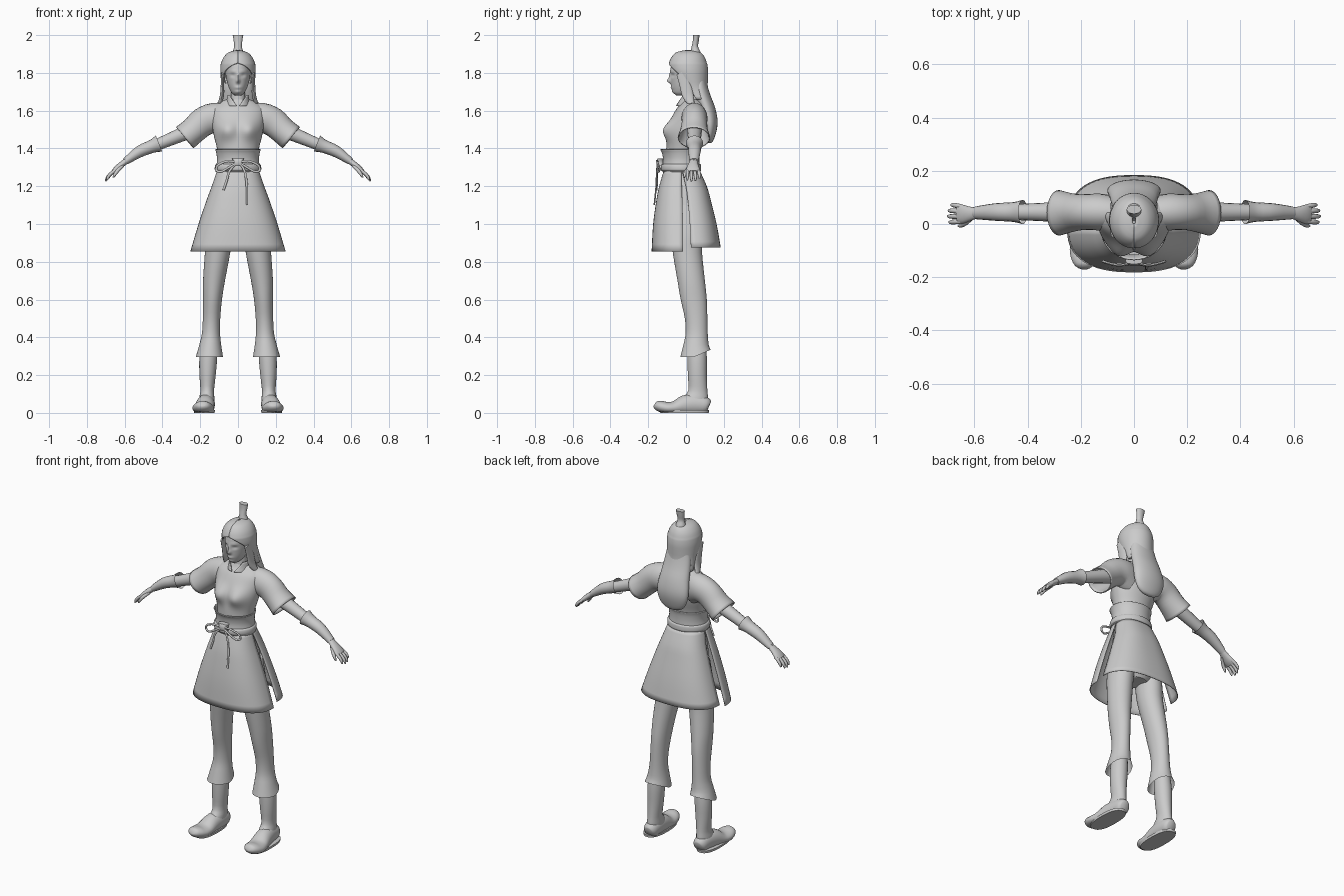
import bpy, bmesh, math
from math import sin, cos, pi, exp
from mathutils import Vector

grey = bpy.data.materials.new("plain_grey")
grey.diffuse_color = (0.6, 0.6, 0.6, 1)


def smooth_rows(rows, k):
    """Catmull-Rom interpolation between rows of numbers."""
    out = []
    for i in range(len(rows) - 1):
        p0, p1, p2, p3 = (rows[max(i - 1, 0)], rows[i], rows[i + 1], rows[min(i + 2, len(rows) - 1)])
        for s in range(k):
            t = s / k
            out.append([0.5 * (2 * b + (c - a) * t + (2 * a - 5 * b + 4 * c - d) * t * t
                               + (3 * b - a - 3 * c + d) * t ** 3) for a, b, c, d in zip(p0, p1, p2, p3)])
    return out + [list(rows[-1])]


def skin(name, rings, closed=True, caps=(True, True), mirror=False, thick=0, angle=50):
    """Join rings of points into one surface."""
    bm = bmesh.new()
    vr = [[bm.verts.new(p) for p in r] for r in rings]
    n = len(vr[0])
    for a, b in zip(vr, vr[1:]):
        for j in range(n if closed else n - 1):
            k = (j + 1) % n
            bm.faces.new((a[j], a[k], b[k], b[j]))
    if closed:
        for use, ring in zip(caps, (vr[0], vr[-1])):
            if use:
                bm.faces.new(ring)
    bmesh.ops.recalc_face_normals(bm, faces=bm.faces)
    me = bpy.data.meshes.new(name)
    bm.to_mesh(me)
    bm.free()
    me.materials.append(grey)
    ob = bpy.data.objects.new(name, me)
    bpy.context.collection.objects.link(ob)
    if thick:
        m = ob.modifiers.new("thickness", 'SOLIDIFY')
        m.thickness, m.offset = thick, 0
    if mirror:
        ob.modifiers.new("mirror", 'MIRROR')
    bpy.context.view_layer.objects.active = ob
    ob.select_set(True)
    bpy.ops.object.shade_smooth_by_angle(angle=math.radians(angle))
    ob.select_set(False)
    return ob


def spow(v, e):
    return math.copysign(abs(v) ** e, v)


def stack(name, rows, n=32, k=3, e=1.0, arc=None, shape=None, **kw):
    """Horizontal rings (z, centre x, half width, front y, back y[, front gap]); angle 0 is the front."""
    rings = []
    for z, cx, rx, yf, yb, *gap in smooth_rows(rows, k):
        a0, a1 = arc or ((max(gap[0], 0), 2 * pi - max(gap[0], 0)) if gap else (0, 2 * pi))
        is_open = bool(arc or gap)
        ring = []
        for j in range(n):
            a = a0 + (a1 - a0) * j / (n - 1 if is_open else n)
            p = Vector((cx + rx * spow(sin(a), e), (yf + yb) / 2 - (yb - yf) / 2 * spow(cos(a), e), z))
            ring.append(shape(p) if shape else p)
        rings.append(ring)
    return skin(name, rings, closed=not (arc or len(rows[0]) > 5), **kw)


def tube(name, rows, n=16, k=3, side=(0, 1, 0), floor=None, **kw):
    """Tube along points (x, y, z, radius along side, other radius)."""
    pts = smooth_rows(rows, k)
    rings = []
    for i, (x, y, z, a, b) in enumerate(pts):
        t = (Vector(pts[min(i + 1, len(pts) - 1)][:3]) - Vector(pts[max(i - 1, 0)][:3])).normalized()
        u = Vector(side)
        u = (u - t * u.dot(t)).normalized()
        v = t.cross(u)
        ring = [Vector((x, y, z)) + u * a * cos(q) + v * b * sin(q) for q in (2 * pi * j / n for j in range(n))]
        if floor is not None:
            for p in ring:
                p.z = max(p.z, floor)
        rings.append(ring)
    return skin(name, rings, **kw)


def bump(p, x, z, wx, wz):
    return exp(-((abs(p.x) - x) / wx) ** 2 - ((p.z - z) / wz) ** 2)


# Head with sculpted nose, lips and eye sockets
def face(p):
    if p.y < -0.02:
        p.y += (-0.020 * bump(p, 0, 1.757, 0.009, 0.012) - 0.008 * bump(p, 0, 1.78, 0.007, 0.02)
                - 0.006 * bump(p, 0, 1.722, 0.018, 0.008) - 0.005 * bump(p, 0, 1.70, 0.018, 0.008)
                + 0.008 * bump(p, 0.028, 1.787, 0.014, 0.009) - 0.004 * bump(p, 0.028, 1.808, 0.02, 0.007))
    return p


stack("head", [(1.68, 0, .016, -.05, .0), (1.695, 0, .034, -.066, .03), (1.725, 0, .050, -.076, .07),
               (1.76, 0, .060, -.080, .09), (1.80, 0, .066, -.083, .1), (1.85, 0, .066, -.076, .09),
               (1.885, 0, .045, -.05, .06)], n=72, k=6, shape=face)
stack("neck", [(1.60, 0, .05, -.02, .075), (1.66, 0, .038, -.015, .06), (1.72, 0, .038, -.01, .06)])
tube("ear", [(.064, .0, 1.745, .006, .004), (.075, .004, 1.765, .012, .006), (.078, .008, 1.785, .014, .006),
             (.074, .01, 1.80, .008, .004)], n=10, mirror=True)

# Hair: cap framing the face, long mane behind, topknot
stack("hair_cap", [(1.66, 0, .085, .01, .125, 1.35), (1.72, 0, .082, -.03, .112, 1.28),
                   (1.77, 0, .087, -.065, .112, 1.1), (1.81, 0, .09, -.084, .113, .82),
                   (1.84, 0, .088, -.088, .110, .35), (1.853, 0, .085, -.086, .106, 0),
                   (1.88, 0, .073, -.074, .096, 0), (1.905, 0, .048, -.05, .075, 0),
                   (1.917, 0, .006, -.0, .03, 0)], n=48, thick=.008)
stack("hair_mane", [(1.80, 0, .06, .05, .10), (1.74, 0, .078, .03, .112), (1.68, 0, .086, .04, .130),
                    (1.62, 0, .092, .06, .153), (1.56, 0, .10, .08, .166), (1.51, 0, .098, .09, .165),
                    (1.46, 0, .078, .10, .152), (1.435, 0, .045, .11, .14), (1.428, 0, .01, .12, .13)])
tube("side_lock", [(.080, -.03, 1.80, .022, .008), (.082, -.005, 1.74, .03, .009), (.085, .01, 1.68, .03, .011),
                   (.098, .03, 1.635, .016, .01)], mirror=True)
stack("topknot", [(1.89, 0, .032, .012, .085), (1.915, 0, .027, .024, .075), (1.94, 0, .02, .03, .064),
                  (1.97, 0, .023, .036, .068), (2.0, 0, .028, .038, .072)], n=16, angle=40)


# Shirt body with bust and pelvis
def bust(p):
    if p.y < 0:
        p.y -= .036 * bump(p, .06, 1.495, .05, .05)
    return p


stack("torso", [(.93, 0, .07, -.05, .07), (1.0, 0, .14, -.08, .1), (1.15, 0, .13, -.1, .09), (1.27, 0, .105, -.10, .065),
                (1.38, 0, .108, -.105, .065), (1.46, 0, .126, -.098, .085), (1.52, 0, .137, -.09, .1),
                (1.57, 0, .143, -.072, .108), (1.61, 0, .138, -.05, .108), (1.64, 0, .105, -.025, .095),
                (1.66, 0, .06, -.015, .075)], n=64, k=5, shape=bust)
stack("collar", [(1.625, 0, .062, -.05, .085, .1), (1.65, 0, .058, -.04, .08, .42),
                 (1.68, 0, .054, -.034, .075, .9)], thick=.006)

# Sleeve, arm, forearm guard
tube("sleeve", [(.07, .04, 1.55, .06, .09), (.13, .045, 1.56, .066, .078), (.185, .045, 1.54, .064, .074),
                (.235, .043, 1.496, .07, .068), (.282, .042, 1.457, .083, .07)], n=24, caps=(True, False),
     thick=.006, mirror=True)
tube("arm", [(.16, .045, 1.53, .045, .045), (.30, .045, 1.473, .037, .037), (.42, .045, 1.423, .031, .031),
             (.52, .045, 1.384, .029, .028), (.60, .042, 1.328, .021, .016)], mirror=True)
tube("forearm_guard", [(.418, .045, 1.426, .046, .046), (.455, .045, 1.411, .037, .035),
                       (.52, .045, 1.384, .033, .031), (.595, .042, 1.332, .024, .019)],
     caps=(False, True), mirror=True)

# Hand with four fingers and thumb
tube("palm", [(.59, .042, 1.335, .02, .015), (.62, .038, 1.312, .028, .016), (.645, .037, 1.29, .036, .015),
              (.662, .037, 1.275, .034, .011)], mirror=True)
for i, name in enumerate(("index", "middle", "ring", "little")):
    y, s = .009 + .0185 * i, (.95, 1.05, 1, .8)[i]
    tube(name + "_finger", [(.645, y, 1.287, .009, .010), (.645 + .03 * s, y - .001 + .002 * i, 1.287 - .022 * s, .009, .009),
                            (.645 + .046 * s, y - .002 + .003 * i, 1.287 - .042 * s, .008, .008),
                            (.645 + .052 * s, y - .002 + .003 * i, 1.287 - .058 * s, .004, .004)], n=8, mirror=True)
tube("thumb", [(.61, .025, 1.31, .010, .010), (.635, .003, 1.285, .010, .010), (.652, -.006, 1.262, .008, .008),
               (.66, -.007, 1.246, .004, .004)], n=8, mirror=True)

# Sash and belt cord
stack("sash", [(1.395, 0, .118, -.134, .075), (1.375, 0, .112, -.124, .07), (1.34, 0, .108, -.118, .068),
               (1.30, 0, .113, -.122, .07), (1.275, 0, .116, -.122, .072)], n=40, caps=(False, False), thick=.006)
stack("belt", [(1.318, 0, .108, -.118, .07), (1.315, 0, .119, -.131, .078), (1.30, 0, .123, -.134, .08),
               (1.283, 0, .122, -.132, .08), (1.278, 0, .11, -.118, .07)], n=40, k=2)

# Bow: knot, loops and hanging strings
stack("knot", [(1.308, 0, .03, -.152, -.12), (1.318, 0, .026, -.156, -.12), (1.335, 0, .026, -.156, -.12),
               (1.347, 0, .032, -.150, -.12)], n=16, k=2, e=.6)
tube("bow_loop", [(.02, -.15, 1.33, .005, .006), (.06, -.155, 1.332, .005, .006), (.105, -.145, 1.312, .005, .006),
                  (.115, -.14, 1.285, .005, .006), (.09, -.148, 1.277, .005, .006), (.05, -.152, 1.298, .005, .006),
                  (.015, -.15, 1.32, .005, .006)], n=8, k=4, mirror=True)
for name, path in (("long_string", [(.01, -.15, 1.32), (.035, -.155, 1.28), (.047, -.158, 1.2), (.047, -.168, 1.1)]),
                   ("short_string", [(-.01, -.15, 1.32), (-.045, -.153, 1.28), (-.06, -.152, 1.23), (-.077, -.155, 1.18)])):
    tube(name, [(*p, .004, .006) for p in path], n=8)

# Skirt: separate front and back panels, open along both sides
stack("skirt_front", [(1.285, 0, .108, -.115, .07), (1.2, 0, .137, -.14, .095), (1.13, 0, .163, -.154, .115),
                      (1.0, 0, .207, -.172, .14), (.855, 0, .25, -.18, .148)],
      n=33, e=.8, arc=(-pi / 2, pi / 2), thick=.004)
stack("skirt_back", [(1.285, 0, .108, -.115, .07), (1.2, 0, .133, -.11, .108), (1.13, 0, .158, -.11, .128),
                     (1.0, 0, .202, -.12, .160), (.875, 0, .243, -.13, .182)],
      n=33, e=.8, arc=(pi / 2, 3 * pi / 2), thick=.004)


# Trouser leg with flared, slanted hem
def hem(p):
    if p.z < .36:
        p.z += max(0, p.y - .04) * .4 * (.36 - p.z) / .06
    return p


stack("trouser_leg", [(1.1, .075, .065, -.08, .09), (.95, .1, .068, -.078, .088), (.85, .108, .067, -.07, .085),
                      (.7, .127, .058, -.045, .1), (.6, .135, .05, -.028, .11), (.5, .140, .046, -.006, .113),
                      (.42, .143, .048, -.002, .115), (.36, .147, .058, -.014, .12), (.295, .151, .071, -.03, .13)],
      shape=hem, caps=(True, False), mirror=True)

# Boot with upturned toe
stack("boot_shaft", [(.42, .148, .038, .015, .1), (.3, .157, .047, .008, .11), (.2, .161, .043, .01, .11),
                     (.12, .163, .036, .012, .113), (.08, .165, .04, -.015, .117), (.03, .167, .042, -.03, .117)],
      n=24, mirror=True)
tube("boot_foot", [(.166, .122, .035, .026, .028), (.166, .105, .04, .04, .044), (.168, .05, .045, .046, .055),
                   (.174, -.01, .04, .05, .052), (.18, -.06, .027, .055, .036), (.185, -.1, .026, .057, .032),
                   (.187, -.135, .034, .048, .030), (.187, -.158, .042, .032, .022), (.187, -.166, .046, .014, .012)],
     n=24, side=(1, 0, 0), floor=.006, mirror=True)
stack("boot_sole", [(0, .178, .054, -.135, .12), (.014, .178, .056, -.142, .122)], n=32, k=1, e=.8, mirror=True)
